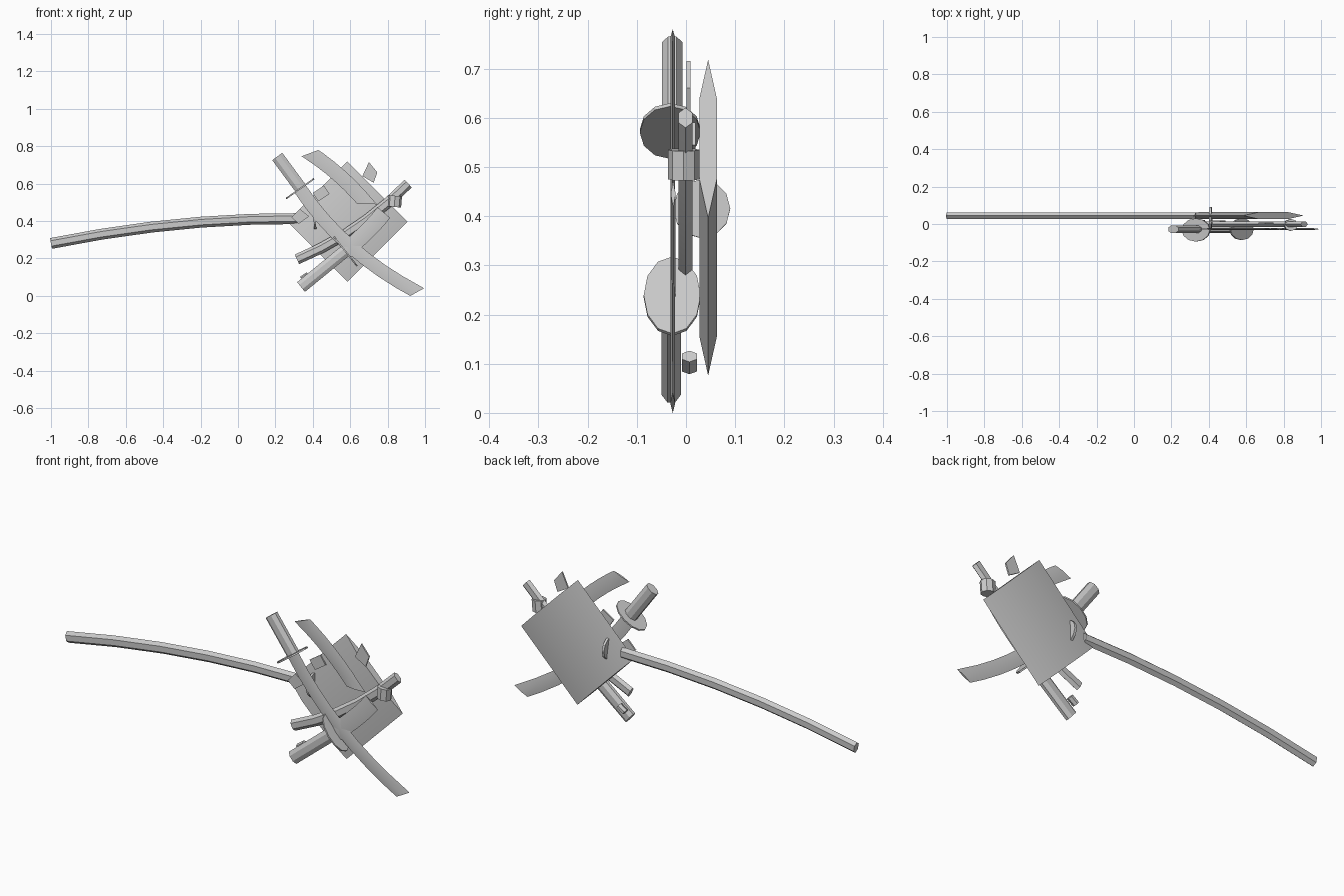
import bpy, bmesh, math
from mathutils import Vector

if "Cube" in bpy.data.objects:
    bpy.data.objects.remove(bpy.data.objects["Cube"])


def finish(bm, name, smooth=True):
    bmesh.ops.recalc_face_normals(bm, faces=bm.faces[:])
    me = bpy.data.meshes.new(name)
    bm.to_mesh(me)
    bm.free()
    ob = bpy.data.objects.new(name, me)
    bpy.context.collection.objects.link(ob)
    if smooth:
        bpy.ops.object.select_all(action='DESELECT')
        bpy.context.view_layer.objects.active = ob
        ob.select_set(True)
        bpy.ops.object.shade_smooth_by_angle(angle=math.radians(30))
    return ob


def smooth_path(pts, steps):
    # quadratic curve through three points
    if len(pts) == 2:
        return [Vector(p) for p in pts]
    a, m, b = [Vector(p) for p in pts]
    c = 2 * m - (a + b) / 2
    return [(1 - t) ** 2 * a + 2 * t * (1 - t) * c + t * t * b
            for t in (i / steps for i in range(steps + 1))]


def sweep(name, pts, y, half_w, half_t, sides, steps=5, shear=(0, 0), turn=0.0, smooth=True):
    # sweep a flattened polygon along a path lying in the xz plane
    path = smooth_path(pts, steps)
    bm = bmesh.new()
    rings = []
    for i, p in enumerate(path):
        d = (path[min(i + 1, len(path) - 1)] - path[max(i - 1, 0)]).normalized()
        n = Vector((-d.y, d.x))
        s = shear[0] if i == 0 else shear[1] if i == len(path) - 1 else 0
        ring = []
        for k in range(sides):
            a = 2 * math.pi * k / sides + turn
            q = p + n * (half_w * math.cos(a)) + d * (s * math.cos(a))
            ring.append(bm.verts.new((q.x, y + half_t * math.sin(a), q.y)))
        rings.append(ring)
    for r, s in zip(rings, rings[1:]):
        for k in range(sides):
            j = (k + 1) % sides
            bm.faces.new((r[k], r[j], s[j], s[k]))
    bm.faces.new(rings[0])
    bm.faces.new(rings[-1])
    return finish(bm, name, smooth)


def disc(name, c, y, direction, rw, rt, thick=0.008):
    d = Vector(direction).normalized() * thick / 2
    c = Vector(c)
    return sweep(name, [c - d, c + d], y, rw, rt, 12, smooth=False)


def shard(name, pts, y, thick=0.008):
    # small flat broken piece
    bm = bmesh.new()
    f = bm.faces.new([bm.verts.new((x, y - thick / 2, z)) for x, z in pts])
    r = bmesh.ops.extrude_face_region(bm, geom=[f])
    bmesh.ops.translate(bm, vec=(0, thick, 0),
                        verts=[v for v in r['geom'] if isinstance(v, bmesh.types.BMVert)])
    return finish(bm, name, False)


# Back plate: wide flattened hexagonal prism, turned 45 degrees
sweep("back_plate", [(.425, .237), (.745, .557)], .045, .228, .0208, 6)

# Long curved sheath with its guard set through the plate
sweep("long_sheath", [(-1, .28), (-.33, .382), (.33, .413)], .045, .029, .02, 6)
disc("sheath_guard", (.41, .415), .032, (1, .05), .06, .058, .012)

# Whole sword: handle, guard, curved blade
sweep("sword_handle", [(.21, .745), (.335, .575)], -.028, .036, .023, 8, turn=math.pi / 8)
disc("sword_guard", (.332, .573), -.032, (.57, -.8), .092, .062)
sweep("sword_blade", [(.33, .575), (.60, .265), (.958, .02)], -.027, .036, .005, 4,
      steps=8, shear=(0, .022))

# Broken sword: handle, guard, blade stump and loose blade tip
sweep("broken_handle", [(.337, .047), (.57, .237)], -.03, .036, .021, 8, turn=math.pi / 8)
disc("broken_guard", (.575, .237), -.028, (.78, .62), .1, .058)
sweep("broken_blade_stump", [(.57, .237), (.69, .345), (.78, .445)], -.026, .044, .005, 4)
sweep("broken_blade_tip", [(.69, .49), (.545, .64), (.385, .763)], -.027, .039, .005, 4,
      steps=6, shear=(.035, .027))

# Short sheath behind the broken sword, with collar
sweep("short_sheath", [(.315, .195), (.63, .365), (.91, .6)], -.001, .028, .016, 6)
sweep("sheath_collar", [(.835, .475), (.84, .535)], -.005, .037, .032, 8)

# Scattered shards
shard("shard_left", [(.285, .42), (.33, .465), (.38, .425), (.325, .385)], .0)
shard("shard_middle", [(.40, .55), (.46, .59), (.49, .545), (.43, .505)], .015)
shard("shard_top", [(.665, .64), (.70, .715), (.745, .66), (.725, .605)], .005)
sweep("shard_bottom", [(.34, .09), (.375, .115)], .007, .014, .018, 6)
